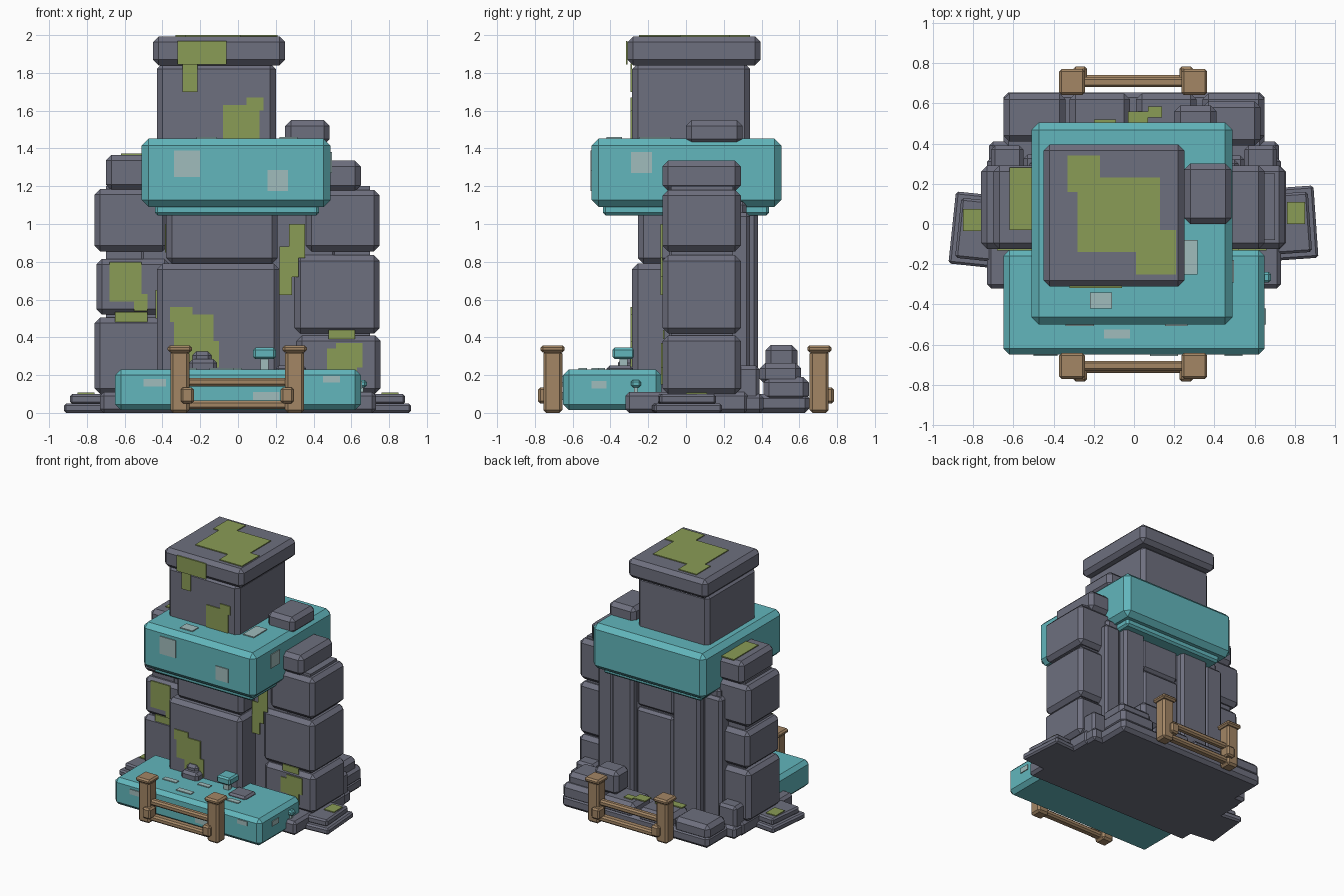
import bpy, bmesh, math
from mathutils import Vector, Matrix


def material(name, rgb):
    m = bpy.data.materials.new(name)
    m.diffuse_color = (*rgb, 1)
    return m


STONE = material("grey_stone", (0.155, 0.16, 0.21))
WATER = material("turquoise_water", (0.122, 0.468, 0.503))
MOSS = material("moss_green", (0.254, 0.332, 0.093))
WOOD = material("tan_wood", (0.366, 0.238, 0.13))
FOAM = material("pale_foam", (0.352, 0.503, 0.503))


def finish(bm, name, mat):
    bmesh.ops.recalc_face_normals(bm, faces=bm.faces)
    me = bpy.data.meshes.new(name)
    bm.to_mesh(me)
    bm.free()
    me.materials.append(mat)
    ob = bpy.data.objects.new(name, me)
    bpy.context.collection.objects.link(ob)
    return ob


def block(name, mat, x0, x1, y0, y1, z0, z1, bevel=0.03, turn=0):
    """Chamfered box between limits, optionally turned about its own z axis."""
    bm = bmesh.new()
    bmesh.ops.create_cube(bm, size=1)
    size = Vector((x1 - x0, y1 - y0, z1 - z0))
    bmesh.ops.scale(bm, vec=size, verts=bm.verts)
    if bevel:
        bmesh.ops.bevel(bm, geom=bm.edges[:], offset=min(bevel, min(size) * 0.4),
                        segments=1, affect='EDGES', profile=0.5)
    bmesh.ops.rotate(bm, matrix=Matrix.Rotation(math.radians(turn), 3, 'Z'), verts=bm.verts)
    bmesh.ops.translate(bm, vec=((x0 + x1) / 2, (y0 + y1) / 2, (z0 + z1) / 2), verts=bm.verts)
    return finish(bm, name, mat)


def plate(name, mat, axis, level, outline, thick=0.009):
    """Thin stepped plate, its outline lying across the given axis."""
    place = {'x': lambda u, v, w: (w, u, v), 'y': lambda u, v, w: (u, w, v),
             'z': lambda u, v, w: (u, v, w)}[axis]
    bm = bmesh.new()
    f = bm.faces.new([bm.verts.new(place(u, v, level - thick / 2)) for u, v in outline])
    ext = bmesh.ops.extrude_face_region(bm, geom=[f])
    bmesh.ops.translate(bm, vec=place(0, 0, thick),
                        verts=[g for g in ext['geom'] if isinstance(g, bmesh.types.BMVert)])
    return finish(bm, name, mat)


def rect(u0, u1, v0, v1):
    return [(u0, v0), (u1, v0), (u1, v1), (u0, v1)]


# Base slabs
block("base_slab", STONE, -0.73, 0.73, -0.32, 0.33, 0, 0.11, 0.02)
block("base_slab_rear", STONE, -0.72, 0.72, 0.2, 0.41, 0, 0.10, 0.02)
block("rear_plinth", STONE, -0.65, 0.65, 0.3, 0.655, 0, 0.10, 0.025)
for s, y, turn in ((-1, -0.035, 6), (1, 0.0, -4)):
    a, b = sorted((s * 0.56, s * 0.905))
    block("side_step_lower", STONE, a, b, y - 0.18, y + 0.18, 0, 0.05, 0.012, s * abs(turn))
    a, b = sorted((s * 0.56, s * 0.875))
    block("side_step_upper", STONE, a, b, y - 0.15, y + 0.15, 0.045, 0.10, 0.012, s * abs(turn))
    a, b = sorted((s * 0.76, s * 0.85))
    plate("side_step_moss", MOSS, 'z', 0.103, rect(a, b, y, y + 0.11))
    a, b = sorted((s * 0.55, s * 0.71))
    block("rear_corner_stone", STONE, a, b, 0.24, 0.39, 0.05, 0.25, 0.02)

# Rear ledge stones
for x0, x1, h in ((-0.65, -0.34, 0.18), (-0.32, -0.02, 0.17), (0.01, 0.31, 0.18), (0.34, 0.65, 0.19)):
    block("rear_ledge_stone", STONE, x0, x1, 0.41, 0.65, 0.06, h)
block("rear_step_stone", STONE, 0.34, 0.63, 0.39, 0.61, 0.15, 0.265)
block("rear_small_stone", STONE, 0.20, 0.41, 0.42, 0.59, 0.17, 0.36)
plate("rear_moss_a", MOSS, 'z', 0.184, [(-0.03, 0.48), (0.07, 0.48), (0.07, 0.53), (0.14, 0.53),
      (0.14, 0.585), (0.07, 0.585), (0.07, 0.56), (-0.03, 0.56)])
plate("rear_moss_b", MOSS, 'z', 0.174, [(-0.3, 0.42), (-0.16, 0.42), (-0.16, 0.46), (-0.09, 0.46),
      (-0.09, 0.52), (-0.2, 0.52), (-0.2, 0.48), (-0.3, 0.48)])

# Core wall with rear panels
block("core_wall", STONE, -0.52, 0.52, -0.09, 0.32, 0.05, 1.12, 0.02)
for x0, x1, y1, z0, z1 in ((-0.13, 0.2, 0.35, 0.08, 0.80), (-0.13, 0.2, 0.34, 0.81, 1.1),
                           (0.21, 0.4, 0.38, 0.08, 1.1), (-0.38, -0.14, 0.38, 0.08, 1.1),
                           (0.41, 0.55, 0.34, 0.08, 1.06), (-0.55, -0.39, 0.345, 0.08, 1.06)):
    block("rear_panel", STONE, x0, x1, 0.0, y1, z0, z1, 0.02)

# Side columns of stacked stones
for x0, x1, z0, z1 in ((0.31, 0.755, 0.10, 0.41), (0.30, 0.75, 0.42, 0.835),
                       (0.36, 0.75, 0.855, 1.18), (0.40, 0.65, 1.175, 1.335),
                       (-0.76, -0.36, 0.10, 0.505), (-0.75, -0.36, 0.52, 0.815),
                       (-0.76, -0.37, 0.855, 1.185), (-0.70, -0.40, 1.18, 1.365)):
    block("side_column_stone", STONE, x0, x1, -0.125, 0.29, z0, z1)
for s in (-1, 1):
    a, b = sorted((s * 0.4, s * 0.70))
    block("side_column_core", STONE, a, b, -0.08, 0.25, 0.1, 1.2, 0)

# Front column, neck and cap
block("front_column_lower", STONE, -0.43, 0.22, -0.285, 0.1, 0.08, 0.79)
block("front_column_upper", STONE, -0.38, 0.21, -0.255, 0.1, 0.79, 1.1)
block("neck", STONE, -0.43, 0.20, -0.285, 0.34, 1.35, 1.85)
block("cap", STONE, -0.45, 0.25, -0.31, 0.395, 1.84, 1.993)

# Upper water block with lip and resting stone
block("upper_water", WATER, -0.51, 0.49, -0.5, 0.505, 1.09, 1.452, 0.037)
block("upper_water_lip", WATER, -0.44, 0.43, -0.44, 0.44, 1.045, 1.12, 0.015)
block("resting_stone", STONE, 0.25, 0.485, 0.0, 0.30, 1.42, 1.55)
for r in (rect(-0.34, -0.20, 1.25, 1.39), rect(0.155, 0.265, 1.175, 1.285)):
    plate("foam_front", FOAM, 'y', -0.502, r)
plate("foam_side", FOAM, 'x', 0.492, rect(-0.29, -0.18, 1.27, 1.38))
for r in (rect(0.22, 0.315, -0.25, -0.08), rect(-0.22, -0.11, -0.42, -0.34)):
    plate("foam_top", FOAM, 'z', 1.455, r)

# Front pool with foam and pebbles
block("pool", WATER, -0.65, 0.65, -0.65, -0.13, 0.015, 0.23)
for r in (rect(-0.50, -0.38, 0.14, 0.18), rect(0.08, 0.22, 0.068, 0.11), rect(0.45, 0.54, 0.16, 0.195)):
    plate("pool_foam_front", FOAM, 'y', -0.652, r)
for r in (rect(-0.15, -0.02, -0.57, -0.525), rect(-0.34, -0.22, -0.47, -0.43),
          rect(0.25, 0.35, -0.5, -0.46), rect(-0.08, 0.02, -0.4, -0.36)):
    plate("pool_foam_top", FOAM, 'z', 0.232, r)
plate("pool_foam_side", FOAM, 'x', 0.652, rect(-0.5, -0.42, 0.13, 0.17))
block("pool_flat_stone", STONE, 0.2, 0.36, -0.42, -0.28, 0.2, 0.25, 0.015)
block("pool_pebble", STONE, -0.26, -0.11, -0.36, -0.25, 0.2, 0.285, 0.02)
block("column_pebble", STONE, -0.24, -0.14, -0.32, -0.24, 0.2, 0.325, 0.02)

# Turquoise mushrooms
for x, y, z, w, h in ((0.14, -0.33, 0.22, 0.06, 0.125), (0.655, -0.265, 0.09, 0.027, 0.085)):
    block("mushroom_stem", FOAM, x - w * 0.35, x + w * 0.35, y - w * 0.35, y + w * 0.35, z, z + h * 0.6, 0)
    block("mushroom_cap", WATER, x - w, x + w, y - w, y + w, z + h * 0.52, z + h, 0.012)

# Wooden fences, front and rear
for s in (-1, 1):
    def fence(name, x0, x1, d0, d1, z0, z1, bevel=0.012):
        a, b = sorted((s * d0, s * d1))
        block(name, WOOD, x0, x1, a, b, z0, z1, bevel)
    for cx in (-0.308, 0.3):
        fence("fence_post", cx - 0.05, cx + 0.05, 0.655, 0.755, 0.0, 0.33, 0.015)
        fence("fence_post_cap", cx - 0.064, cx + 0.064, 0.642, 0.77, 0.32, 0.357)
        nx = cx + (0.04 if cx < 0 else -0.04)
        fence("fence_rail_end", nx - 0.035, nx + 0.035, 0.70, 0.783, 0.05, 0.135)
    fence("fence_rail_upper", -0.27, 0.27, 0.68, 0.73, 0.14, 0.185)
    fence("fence_rail_lower", -0.29, 0.29, 0.68, 0.74, 0.02, 0.065)

# Moss on cap and neck
plate("cap_top_moss", MOSS, 'z', 1.9955, [(-0.33, 0.34), (-0.17, 0.34), (-0.17, 0.23), (0.13, 0.23),
      (0.13, -0.03), (0.21, -0.03), (0.21, -0.25), (0.01, -0.25), (0.01, -0.14), (-0.28, -0.14),
      (-0.28, 0.16), (-0.33, 0.16)])
plate("cap_front_moss", MOSS, 'y', -0.314, rect(-0.32, -0.06, 1.845, 1.97))
plate("neck_hanging_moss", MOSS, 'y', -0.29, rect(-0.295, -0.215, 1.70, 1.85))
plate("neck_moss", MOSS, 'y', -0.288, [(-0.08, 1.44), (0.115, 1.44), (0.115, 1.60), (0.135, 1.60),
      (0.135, 1.67), (0.045, 1.67), (0.045, 1.63), (-0.08, 1.63)])

# Moss on columns
plate("column_moss", MOSS, 'y', -0.288, [(-0.36, 0.56), (-0.24, 0.56), (-0.24, 0.52), (-0.13, 0.52),
      (-0.13, 0.38), (-0.10, 0.38), (-0.10, 0.24), (-0.27, 0.24), (-0.27, 0.34), (-0.34, 0.34),
      (-0.34, 0.48), (-0.36, 0.48)])
plate("left_moss", MOSS, 'y', -0.128, [(-0.68, 0.80), (-0.51, 0.80), (-0.51, 0.63), (-0.48, 0.63),
      (-0.48, 0.54), (-0.55, 0.54), (-0.55, 0.59), (-0.68, 0.59)])
plate("left_gap_moss", MOSS, 'y', -0.118, rect(-0.65, -0.48, 0.48, 0.535))
plate("left_top_moss", MOSS, 'z', 1.368, rect(-0.62, -0.48, -0.03, 0.28))
plate("column_side_moss", MOSS, 'x', -0.433, rect(-0.22, -0.13, 0.5, 0.65))
plate("column_side_moss_high", MOSS, 'x', -0.383, rect(-0.2, -0.1, 0.85, 1.0))
plate("right_gap_moss", MOSS, 'y', -0.13, [(0.27, 1.0), (0.355, 1.0), (0.355, 0.82), (0.32, 0.82),
      (0.32, 0.72), (0.285, 0.72), (0.285, 0.625), (0.22, 0.625), (0.22, 0.88), (0.27, 0.88)])
plate("right_moss", MOSS, 'y', -0.128, [(0.52, 0.37), (0.66, 0.37), (0.66, 0.24), (0.63, 0.24),
      (0.63, 0.15), (0.53, 0.15), (0.53, 0.22), (0.47, 0.22), (0.47, 0.34), (0.52, 0.34)])
plate("right_ledge_moss", MOSS, 'y', -0.118, rect(0.48, 0.62, 0.39, 0.44))
